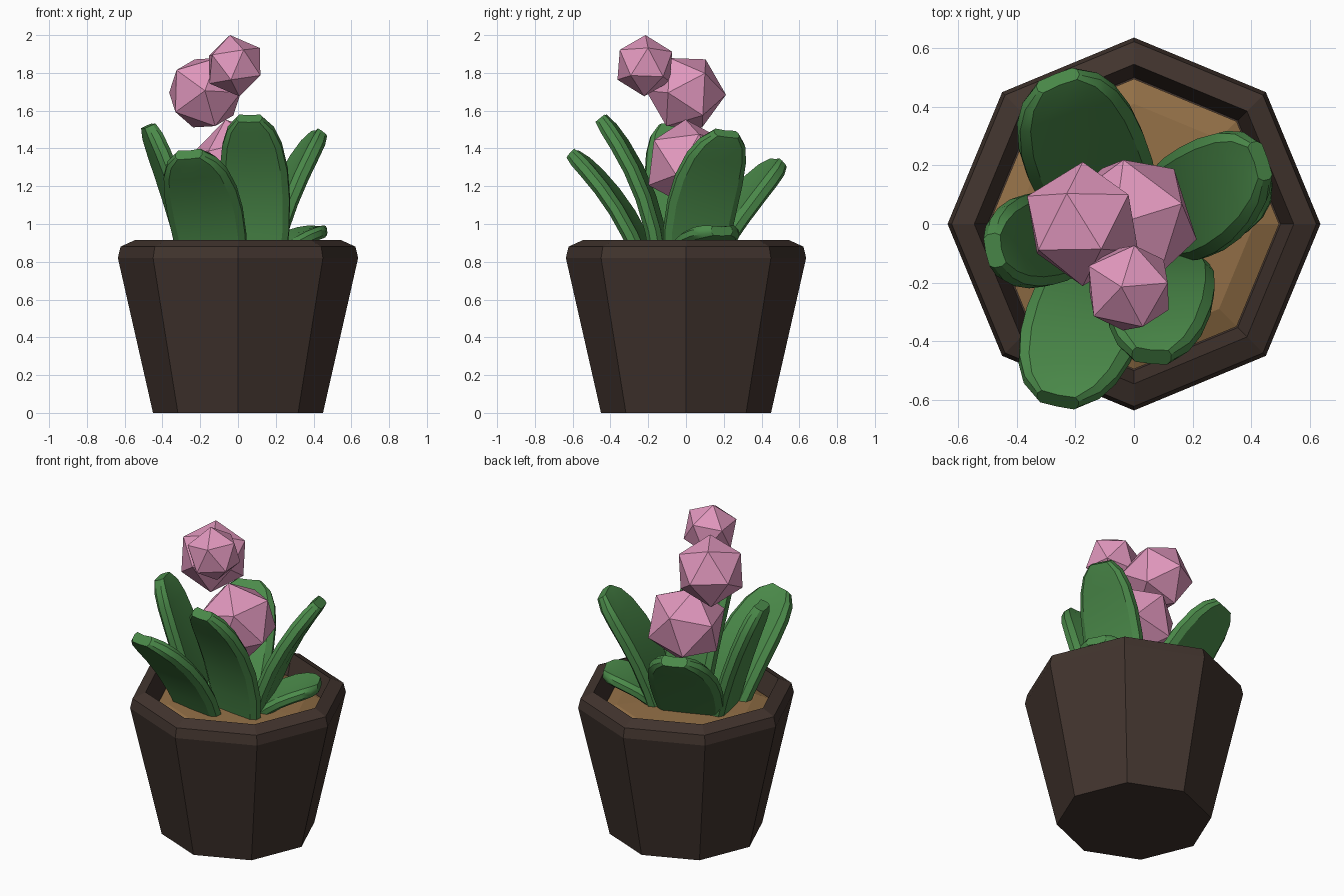
import bpy, bmesh, math
from mathutils import Vector, Matrix

if "Cube" in bpy.data.objects:
    bpy.data.objects.remove(bpy.data.objects["Cube"])


def material(name, rgb):
    m = bpy.data.materials.new(name)
    m.diffuse_color = (*rgb, 1)
    m.use_nodes = True
    m.node_tree.nodes["Principled BSDF"].inputs["Base Color"].default_value = m.diffuse_color
    return m


POT = material("dark_brown", (0.053, 0.034, 0.027))
SOIL = material("tan_soil", (0.29, 0.16, 0.062))
GREEN = material("leaf_green", (0.07, 0.255, 0.068))
PINK = material("flower_pink", (0.75, 0.31, 0.51))


def finish(bm, name, mat, smooth=False):
    bmesh.ops.recalc_face_normals(bm, faces=bm.faces[:])
    me = bpy.data.meshes.new(name)
    bm.to_mesh(me)
    bm.free()
    me.materials.append(mat)
    ob = bpy.data.objects.new(name, me)
    bpy.context.collection.objects.link(ob)
    if smooth:
        bpy.ops.object.select_all(action='DESELECT')
        ob.select_set(True)
        bpy.context.view_layer.objects.active = ob
        bpy.ops.object.shade_smooth_by_angle(angle=math.radians(30))
    return ob


def loft(bm, rings):
    """Skin closed rings of points and cap both ends."""
    vs = [[bm.verts.new(p) for p in r] for r in rings]
    n = len(vs[0])
    for a, b in zip(vs, vs[1:]):
        for i in range(n):
            j = (i + 1) % n
            bm.faces.new((a[i], a[j], b[j], b[i]))
    bm.faces.new(vs[0])
    bm.faces.new(vs[-1])


def octagon(r, z):
    return [(r * math.cos(k * math.pi / 4), r * math.sin(k * math.pi / 4), z) for k in range(8)]


# Pot with bevelled rim and sunken inside
bm = bmesh.new()
loft(bm, [octagon(r, z) for r, z in
          [(0.45, 0), (0.636, 0.82), (0.622, 0.88), (0.545, 0.915), (0.5, 0.77)]])
finish(bm, "pot", POT)

# Slightly domed soil
bm = bmesh.new()
loft(bm, [octagon(r, z) for r, z in [(0.495, 0.775), (0.495, 0.79), (0.41, 0.825), (0.15, 0.835)]])
finish(bm, "soil", SOIL)

# Leaves: thick rounded blades swept along a curved spine
OUTLINE = [(0, 0.88, 1), (0.2, 0.97, 1), (0.42, 1.0, 1), (0.62, 0.97, 1),
           (0.8, 0.85, 1), (0.92, 0.66, 0.95), (1, 0.36, 0.75)]
SECTION = [(-1, 0.45), (-0.82, 1), (0, 0.8), (0.82, 1), (1, 0.45),
           (1, -0.45), (0.82, -1), (0, -1.1), (-0.82, -1), (-1, -0.45)]


def leaf(name, base, mid, tip, half, roll=0, thick=0.042):
    p0, p1, p2 = Vector(base), Vector(mid), Vector(tip)
    axis = p2 - p0
    side = axis.cross(Vector((0, 0, 1))).normalized()
    side = Matrix.Rotation(math.radians(roll), 3, axis) @ side
    rings = []
    for u, w, t in OUTLINE:
        c = p0 * (1 - u) ** 2 + p1 * 2 * u * (1 - u) + p2 * u * u
        tangent = ((p1 - p0) * (1 - u) + (p2 - p1) * u).normalized()
        normal = side.cross(tangent).normalized()
        rings.append([c + side * (a * w * half) + normal * (b * t * thick) for a, b in SECTION])
    bm = bmesh.new()
    loft(bm, rings)
    finish(bm, name, GREEN, True)


# positive roll lowers the blade's left edge, seen looking outward along it
leaf("leaf_back", (-0.10, 0.09, 0.80), (-0.18, 0.25, 1.09), (-0.26, 0.49, 1.325), 0.21)
leaf("leaf_left", (-0.24, -0.04, 0.80), (-0.33, -0.05, 1.17), (-0.475, -0.09, 1.52), 0.16)
leaf("leaf_front_left", (-0.13, -0.21, 0.80), (-0.17, -0.33, 1.13), (-0.26, -0.60, 1.37), 0.20, 8)
leaf("leaf_front", (0.09, -0.135, 0.80), (0.10, -0.18, 1.22), (0.06, -0.45, 1.56), 0.185)
leaf("leaf_right", (0.14, 0.04, 0.80), (0.22, 0.07, 1.17), (0.43, 0.215, 1.48), 0.19, -14)
leaf("leaf_low_right", (0.14, 0.04, 0.80), (0.26, 0.09, 0.94), (0.445, 0.19, 0.965), 0.17, 0, 0.034)


# Flowers: icosahedra turned so one corner points up and a neighbour to the side
def flower(name, centre, r, up, near):
    z = Vector(up).normalized()
    x = Vector(near)
    x = (x - z * x.dot(z)).normalized()
    y = z.cross(x)
    bm = bmesh.new()
    ico = [z] + [None] * 11
    for k in range(5):
        a = k * math.tau / 5
        d = (x * math.cos(a) + y * math.sin(a)) * (2 / math.sqrt(5)) + z / math.sqrt(5)
        ico[1 + k], ico[6 + k] = d, -d
    ico[11] = -z
    for d in ico:
        bm.verts.new(Vector(centre) + d * r)
    bmesh.ops.convex_hull(bm, input=bm.verts[:])
    finish(bm, name, PINK)


flower("flower_top", (-0.018, -0.218, 1.838), 0.164, (-0.15, 0.02, 0.98), (0.77, 0.1, 0.61))
flower("flower_middle", (-0.175, 0.0, 1.695), 0.212, (-0.26, 0.5, 0.85), (0, 1, -0.05))
flower("flower_low", (-0.01, 0.01, 1.32), 0.24, (-0.23, -0.05, 0.96), (-0.9, 0.25, 0.25))
